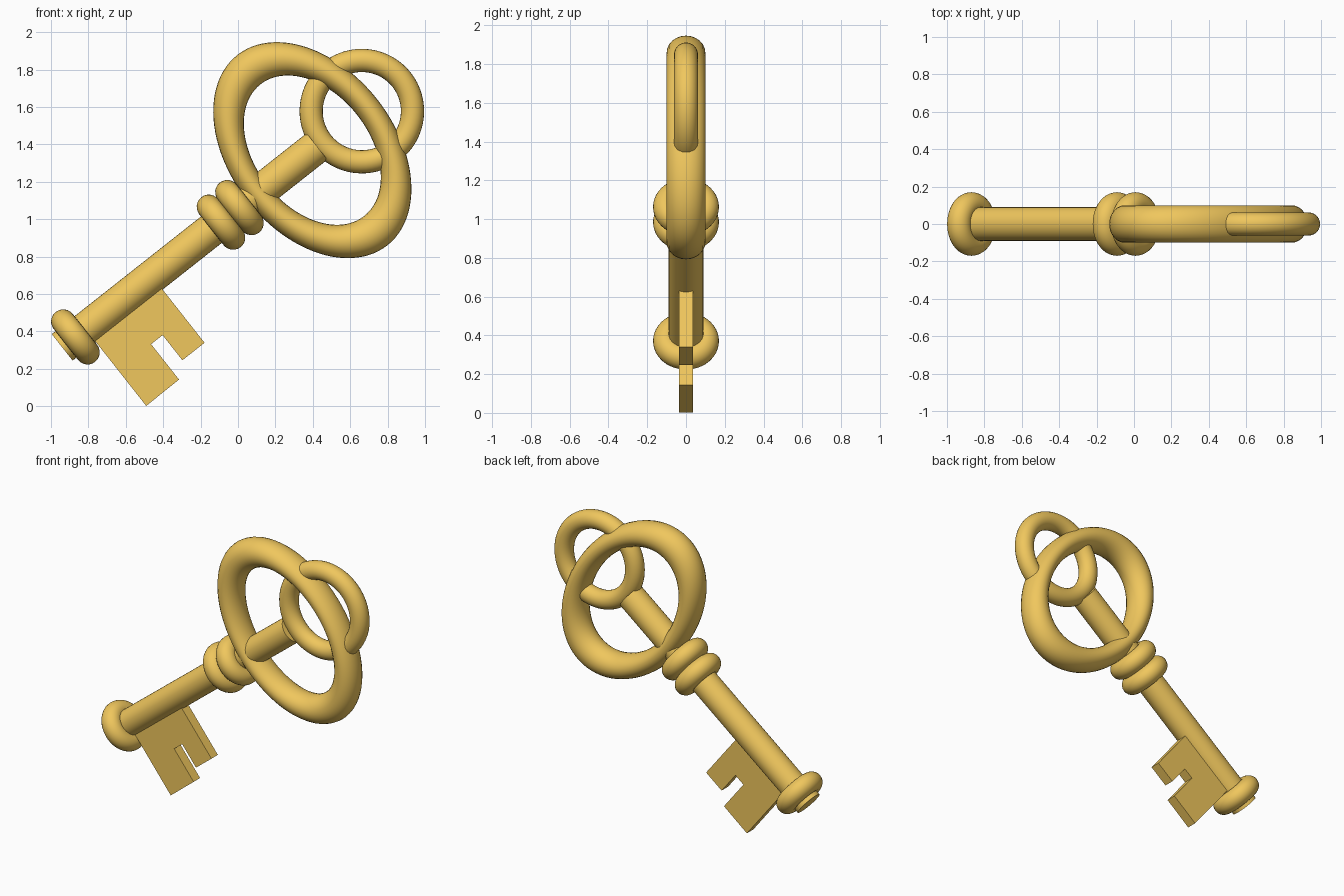
import bpy, bmesh, math
from mathutils import Matrix, Vector

if "Cube" in bpy.data.objects:
    bpy.data.objects.remove(bpy.data.objects["Cube"])

# Key frame: local X runs along the shaft from its tip, local Y across it, Z through it
FRAME = (Matrix.Translation((-0.94, 0, 0.315))
         @ Matrix.Rotation(math.radians(-38.25), 4, 'Y')
         @ Matrix.Rotation(math.radians(90), 4, 'X'))
ACROSS = Matrix.Rotation(math.radians(90), 4, 'Y')

gold = bpy.data.materials.new("gold")
gold.diffuse_color = (0.87, 0.57, 0.11, 1)
gold.use_nodes = True
gold.node_tree.nodes["Principled BSDF"].inputs["Base Color"].default_value = gold.diffuse_color


def finish(obj, name, local, smooth=True):
    obj.name = name
    obj.data.transform(FRAME @ local)
    obj.data.materials.append(gold)
    if smooth:
        bpy.ops.object.shade_smooth_by_angle(angle=math.radians(40))


def torus(name, x, major, minor, local=Matrix(), segs=64):
    bpy.ops.mesh.primitive_torus_add(major_radius=major, minor_radius=minor,
                                     major_segments=segs, minor_segments=24)
    finish(bpy.context.object, name, Matrix.Translation((x, 0, 0)) @ local)


# Shaft
LENGTH = 1.735
bpy.ops.mesh.primitive_cylinder_add(vertices=32, radius=0.09, depth=LENGTH)
finish(bpy.context.object, "shaft", Matrix.Translation((LENGTH / 2, 0, 0)) @ ACROSS)

# Collars around the shaft
for name, x in (("tip_collar", 0.09), ("lower_collar", 1.081), ("upper_collar", 1.207)):
    torus(name, x, 0.105, 0.065, ACROSS, 48)

# Oval bow, squashed along the shaft, and the small hanging ring
torus("bow", 1.703, 0.548, 0.1, Matrix.Diagonal((0.68, 1, 1, 1)), 96)
torus("hanging_ring", 2.04, 0.271, 0.062)

# Notched bit
outline = [(0.159, 0), (0.159, -0.524), (0.384, -0.522), (0.384, -0.281),
           (0.462, -0.281), (0.462, -0.452), (0.613, -0.452), (0.613, 0)]
bm = bmesh.new()
face = bm.faces.new([bm.verts.new((x, y, -0.035)) for x, y in outline])
side = bmesh.ops.extrude_face_region(bm, geom=[face])["geom"]
bmesh.ops.translate(bm, vec=Vector((0, 0, 0.07)),
                    verts=[v for v in side if isinstance(v, bmesh.types.BMVert)])
bmesh.ops.recalc_face_normals(bm, faces=bm.faces)
mesh = bpy.data.meshes.new("bit")
bm.to_mesh(mesh)
bm.free()
bit = bpy.data.objects.new("bit", mesh)
bpy.context.collection.objects.link(bit)
finish(bit, "bit", Matrix(), smooth=False)
